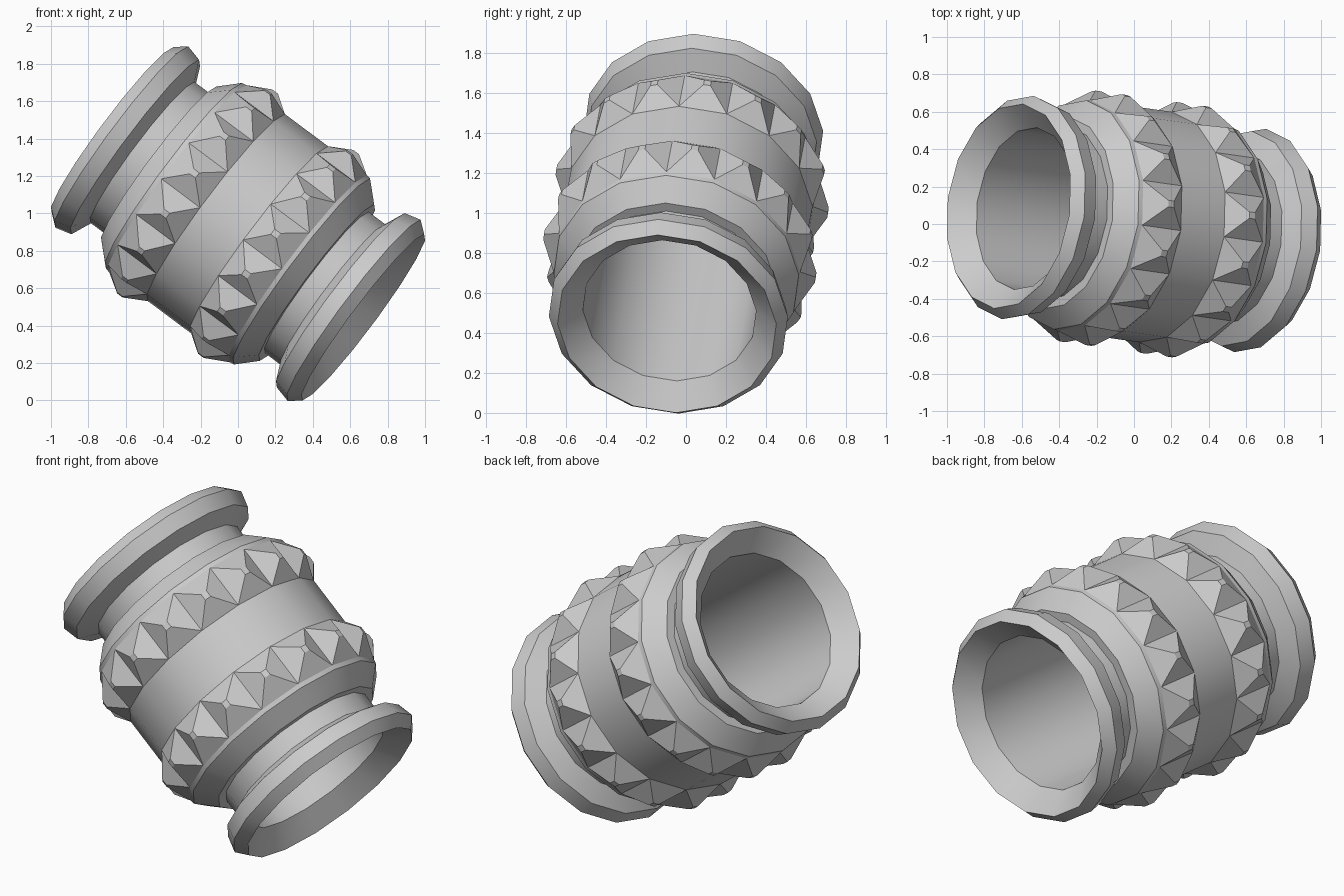
import bpy, bmesh, math
from mathutils import Vector, Matrix

if "Cube" in bpy.data.objects:
    bpy.data.objects.remove(bpy.data.objects["Cube"])

SIDES = 16
# half profile (axial distance, radius), from the middle of the outside to the bore
HALF = [(0.145, 0.622), (0.405, 0.622), (0.43, 0.618), (0.53, 0.52), (0.53, 0.47),
        (0.64, 0.47), (0.69, 0.58), (0.78, 0.603), (0.842, 0.552), (0.73, 0.437)]
profile = HALF + [(-s, r) for s, r in reversed(HALF)]

# turned sleeve: outside, flanges and through bore in one closed loop
bm = bmesh.new()
rings = []
for s, r in profile:
    rings.append([bm.verts.new((r * math.cos(2 * math.pi * k / SIDES),
                                r * math.sin(2 * math.pi * k / SIDES), s))
                  for k in range(SIDES)])
stud_bases = []
n = len(rings)
for i in range(n):
    a, b = rings[i], rings[(i + 1) % n]
    for k in range(SIDES):
        j = (k + 1) % SIDES
        f = bm.faces.new((a[k], a[j], b[j], b[k]))
        f.smooth = True
        if i in (0, n - 2):          # the two stud bands
            stud_bases.append(f)
bmesh.ops.recalc_face_normals(bm, faces=bm.faces[:])

# studs: raise each band face into a pyramid with a tiny flat tip
tips = bmesh.ops.inset_individual(bm, faces=stud_bases, thickness=0.02)
for f in stud_bases:
    c = f.calc_center_median()
    out = Vector((c.x, c.y, 0)).normalized()
    mid = out * 0.687 + Vector((0, 0, math.copysign(0.272, c.z)))
    for v in f.verts:
        d = v.co - c
        v.co = mid + d.normalized() * 0.026
    f.smooth = False
for f in tips["faces"]:
    f.smooth = False

# keep the machined edges crisp
for e in bm.edges:
    if len(e.link_faces) == 2:
        flat = not all(f.smooth for f in e.link_faces)
        e.smooth = not flat and e.calc_face_angle(0) < math.radians(25)

mesh = bpy.data.meshes.new("studded_sleeve")
bm.to_mesh(mesh)
bm.free()
sleeve = bpy.data.objects.new("studded_sleeve", mesh)
bpy.context.collection.objects.link(sleeve)

# lean the sleeve along its tilted axis
axis = Vector((0.796, -0.113, -0.594)).normalized()
up = (Vector((0, 0, 1)) - axis * axis.z).normalized()
side = axis.cross(up)
rot = Matrix((up, side, axis)).transposed().to_4x4()
sleeve.matrix_world = Matrix.Translation((0, 0, 0.945)) @ rot
